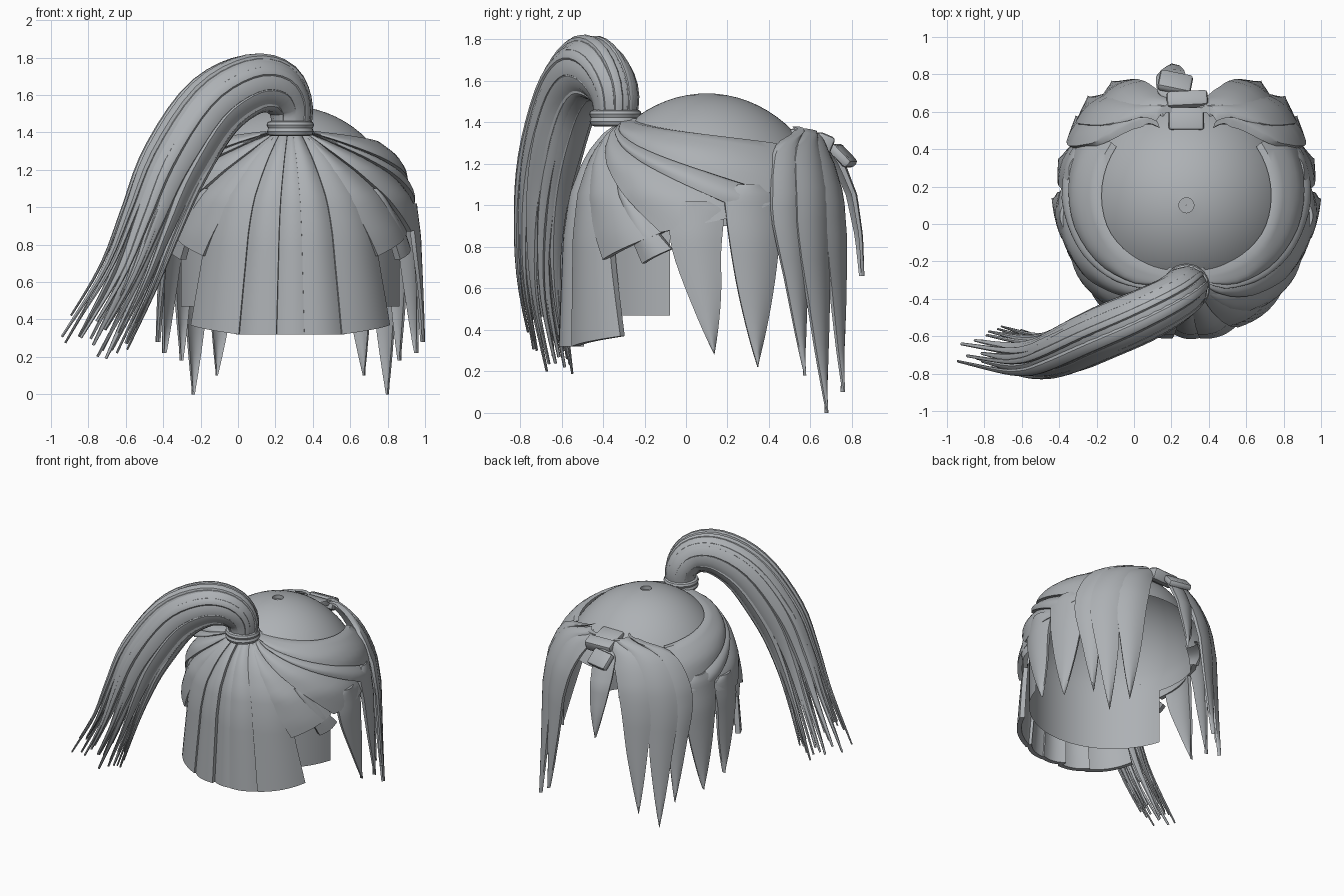
import bpy, bmesh, math, random
from mathutils import Vector

if "Cube" in bpy.data.objects:
    bpy.data.objects.remove(bpy.data.objects["Cube"])

random.seed(4)
CX, CY = 0.28, 0.1          # head axis
grey = bpy.data.materials.new("hair grey")
grey.diffuse_color = (0.42, 0.44, 0.46, 1)
grey.use_nodes = True
grey.node_tree.nodes["Principled BSDF"].inputs["Base Color"].default_value = grey.diffuse_color


def finish(bm, name, angle=40):
    bmesh.ops.remove_doubles(bm, verts=bm.verts, dist=1e-4)
    bmesh.ops.recalc_face_normals(bm, faces=bm.faces)
    me = bpy.data.meshes.new(name)
    bm.to_mesh(me)
    bm.free()
    me.materials.append(grey)
    me.shade_smooth()
    me.set_sharp_from_angle(angle=math.radians(angle))
    ob = bpy.data.objects.new(name, me)
    bpy.context.collection.objects.link(ob)
    return ob


def loft(name, rings):
    """Closed skin through a list of equal-length rings."""
    bm = bmesh.new()
    rows = [[bm.verts.new(p) for p in ring] for ring in rings]
    n = len(rows[0])
    for a, b in zip(rows, rows[1:]):
        for i in range(n):
            j = (i + 1) % n
            bm.faces.new((a[i], a[j], b[j], b[i]))
    bm.faces.new(rows[0])
    bm.faces.new(rows[-1])
    return finish(bm, name)


def spline(pts, t):
    """Catmull-Rom through points of any dimension, t in 0..1."""
    n = len(pts) - 1
    i = min(int(t * n), n - 1)
    f = t * n - i
    p1, p2 = pts[i], pts[i + 1]
    p0 = pts[i - 1] if i else [2 * a - b for a, b in zip(p1, p2)]
    p3 = pts[i + 2] if i + 2 <= n else [2 * b - a for a, b in zip(p1, p2)]
    return [0.5 * (2 * b + (c - a) * f + (2 * a - 5 * b + 4 * c - d) * f * f
                   + (3 * b - a - 3 * c + d) * f ** 3)
            for a, b, c, d in zip(p0, p1, p2, p3)]


# Hair shell radius by height
SHELL = [(-.1, .74), (.3, .715), (.85, .69), (1.05, .66), (1.2, .60),
         (1.28, .55), (1.36, .48), (1.42, .38), (1.5, .3)]


def shell(z):
    for (z0, r0), (z1, r1) in zip(SHELL, SHELL[1:]):
        if z <= z1:
            return r0 + (r1 - r0) * (z - z0) / (z1 - z0)
    return SHELL[-1][1]


def panel(name, left, right, off=0.0, tilt=0.0, side=1, tip=False):
    """Lock between two rails v -> (angle, height); angle 0 is the face side."""
    rings, nu, nv = [], 8, 18
    for k in range(nv + 1):
        v = k / nv
        L, R = left(v), right(v)
        thick = 0.035 * (1 - 0.7 * v * tip)
        outer, inner = [], []
        for i in range(nu + 1):
            u = i / nu
            a = math.radians(L[0] + (R[0] - L[0]) * u) * side
            z = L[1] + (R[1] - L[1]) * u
            r = shell(z) + off + tilt * (u - .5) + .02 * math.sin(math.pi * u) * (1 - .5 * v * tip)
            for rr, out in ((r, outer), (r - thick, inner)):
                out.append((CX + rr * math.sin(a), CY + rr * math.cos(a), z))
        rings.append(outer + inner[::-1])
    return loft(name, rings)


def swept_rail(angle, z):
    """Edge running from the tail base to an end point."""
    return lambda v: (172 + (angle - 172) * v, 1.415 + (z - 1.415) * v ** 1.15)


def pointed_lock(name, root, belly, tip, z0, z1, width, off, lift=0.0, side=1):
    """Tapering lock that swings from root angle to belly angle to tip."""
    angles = (root, .3 * root + .7 * belly, belly, (belly + tip) / 2, tip)
    path = [(a, z1 + (z0 - z1) * f) for a, f in zip(angles, (1, .92, .68, .36, 0))]

    def rail(s):
        def at(v):
            a, z = spline(path, v)
            return (a + s * width * (1 - v ** 2.5) * min(1, .5 + 2 * v), z + s * lift * (1 - v))
        return at
    return panel(name, rail(-1), rail(1), off, .01, side, True)


# Scalp cap: lathe with a small recessed crown hole, open at the face
bm = bmesh.new()
prof = [(0.61, .47 + .43 * i / 3) for i in range(4)]
prof += [(.62 * math.cos(t), .84 + .7 * math.sin(t))
         for t in [math.radians(8 + 78.3 * i / 16) for i in range(1, 17)]]
prof += [(.04, 1.51), (.002, 1.51)]
seg = 64
rows = [[bm.verts.new((CX + r * math.sin(2 * math.pi * i / seg),
                       CY + r * math.cos(2 * math.pi * i / seg), z))
         for i in range(seg)] for r, z in prof]
for a, b in zip(rows, rows[1:]):
    for i in range(seg):
        j = (i + 1) % seg
        bm.faces.new((a[i], a[j], b[j], b[i]))
bm.normal_update()
cut = [f for f in bm.faces for c in [f.calc_center_median()]
       if (c.z < .9 and c.y > -.08) or (c.z < 1.12 and c.y > .25)]
bmesh.ops.delete(bm, geom=cut, context='FACES')
finish(bm, "scalp_cap")


# Back panels fanning down from the tail base
def back_rail(angle, drop):
    fan = [(180 + (angle - 180) * k, z) for k, z in
           ((.3, 1.42), (.55, 1.25), (.78, 1.0), (.9, .66), (1, .32 + drop))]
    return lambda v: spline(fan, v)


edges = [129, 156, 173, 187, 204, 231]
for n, (a0, a1) in enumerate(zip(edges, edges[1:])):
    panel("back_panel", back_rail(a0 - 1, .05 * (n == 0)), back_rail(a1 + 1, .05 * (n == 4)),
          off=-.012 - .008 * (n % 2 == 0), tilt=.03 if n < 2 else -.03)

for s in (1, -1):
    # Swept side panels, upper to lower
    ends = [(50, 1.30), (57, 1.04), (72, .96), (109, .87), (137, .74)]
    for n, (e0, e1) in enumerate(zip(ends, ends[1:])):
        panel("swept_panel", swept_rail(*e0), swept_rail(*e1), -.006 * n, .02, s)
    # Short layer peeking out below the swept panels
    panel("under_panel", lambda v: (130 - 25 * v, 1.1 - .31 * v),
          lambda v: (135 - 17 * v, 1.1 - .38 * v), -.03, 0, s)
    # Pointed side locks and fringe
    pointed_lock("side_lock_rear", 95, 94, 87, 1.02, .28, 12, -.005, 0, s)
    pointed_lock("side_lock_middle", 70, 70, 70, 1.1, .22, 13, 0, 0, s)
    pointed_lock("side_lock_front", 24, 55, 51, 1.37, .18, 10, .03, -.01, s)
    pointed_lock("fringe_long", 14, 44, 42, 1.36, 0, 11, .045, .01, s)
    pointed_lock("fringe_inner", 9, 29, 31, 1.34, .1, 11, .04, .02, s)

# Small lock hanging from the parting
pointed_lock("parting_lock", -5, -7, -6, 1.3, .66, 8, .055)

# Parting knot: three soft bands
for loc, size, tilt, turn in (((.28, .56, 1.335), (.19, .13, .05), -.25, 0),
                              ((.285, .66, 1.30), (.22, .09, .09), -.4, .05),
                              ((.22, .755, 1.24), (.18, .13, .05), -.8, -.2)):
    bm = bmesh.new()
    bmesh.ops.create_cube(bm, size=1)
    bmesh.ops.scale(bm, vec=size, verts=bm.verts)
    bmesh.ops.bevel(bm, geom=bm.edges[:], offset=.018, segments=2, affect='EDGES', profile=.5)
    ob = finish(bm, "parting_knot")
    ob.location, ob.rotation_euler = loc, (tilt, 0, turn)

# Tail tie: two stacked rings
for z, R, r in ((1.405, .10, .025), (1.44, .105, .022)):
    bm = bmesh.new()
    rows = [[bm.verts.new((CX + (R + r * math.cos(p)) * math.cos(q),
                           -.34 + (R + r * math.cos(p)) * math.sin(q), z + r * math.sin(p)))
             for p in [i * math.pi / 4 for i in range(8)]]
            for q in [j * math.pi / 14 for j in range(28)]]
    for j in range(28):
        a, b = rows[j], rows[(j + 1) % 28]
        for i in range(8):
            bm.faces.new((a[i], a[(i + 1) % 8], b[(i + 1) % 8], b[i]))
    finish(bm, "tail_tie")

# Tail path: x, y, z, half width in the bend plane, half width across it
TAIL = [(.28, -.34, 1.40, .10, .10), (.275, -.345, 1.54, .12, .12), (.2, -.41, 1.64, .15, .13),
        (.05, -.49, 1.645, .17, .14), (-.15, -.575, 1.51, .19, .14), (-.34, -.66, 1.21, .20, .13),
        (-.46, -.695, .92, .19, .12), (-.59, -.69, .60, .19, .11), (-.80, -.63, .20, .23, .08)]
ACROSS = Vector((.42, -.9, 0)).normalized()


def strand(name, theta, orbit, size, end, flat=.6, thin=.55):
    rings, nv = [], 30
    for k in range(nv + 1):
        v = k / nv
        s = v * end
        p = spline(TAIL, s)
        q = spline(TAIL, min(s + .01, 1))
        o = spline(TAIL, max(s - .01, 0))
        t = (Vector(q[:3]) - Vector(o[:3])).normalized()
        n = t.cross(ACROSS).normalized()
        b = n.cross(t)
        c, d = math.cos(theta), math.sin(theta)
        centre = Vector(p[:3]) + n * (p[3] * orbit * c) + b * (p[4] * orbit * d)
        out, tan = n * c + b * d, b * c - n * d
        w = (p[3] + p[4]) / 2 * size
        if v > thin:
            w += (.008 - w) * ((v - thin) / (1 - thin)) ** 1.1
        rings.append([centre + tan * (w * math.cos(g)) + out * (w * flat * math.sin(g))
                      for g in [i * math.pi / 4 for i in range(8)]])
    return loft(name, rings)


# Core, broad outer strands, then fine strands that separate at the end
strand("tail_core", 0, 0, .85, .9, .95, .5)
for i in range(10):
    strand("tail_broad_strand", i * math.pi / 5 + .2, .74, .42, random.uniform(.92, 1), .62, .6)
for i in range(18):
    strand("tail_fine_strand", i * math.tau / 18 + random.uniform(-.1, .1),
           random.uniform(.6, .95), random.uniform(.14, .22), random.uniform(.94, 1), .7, .65)
